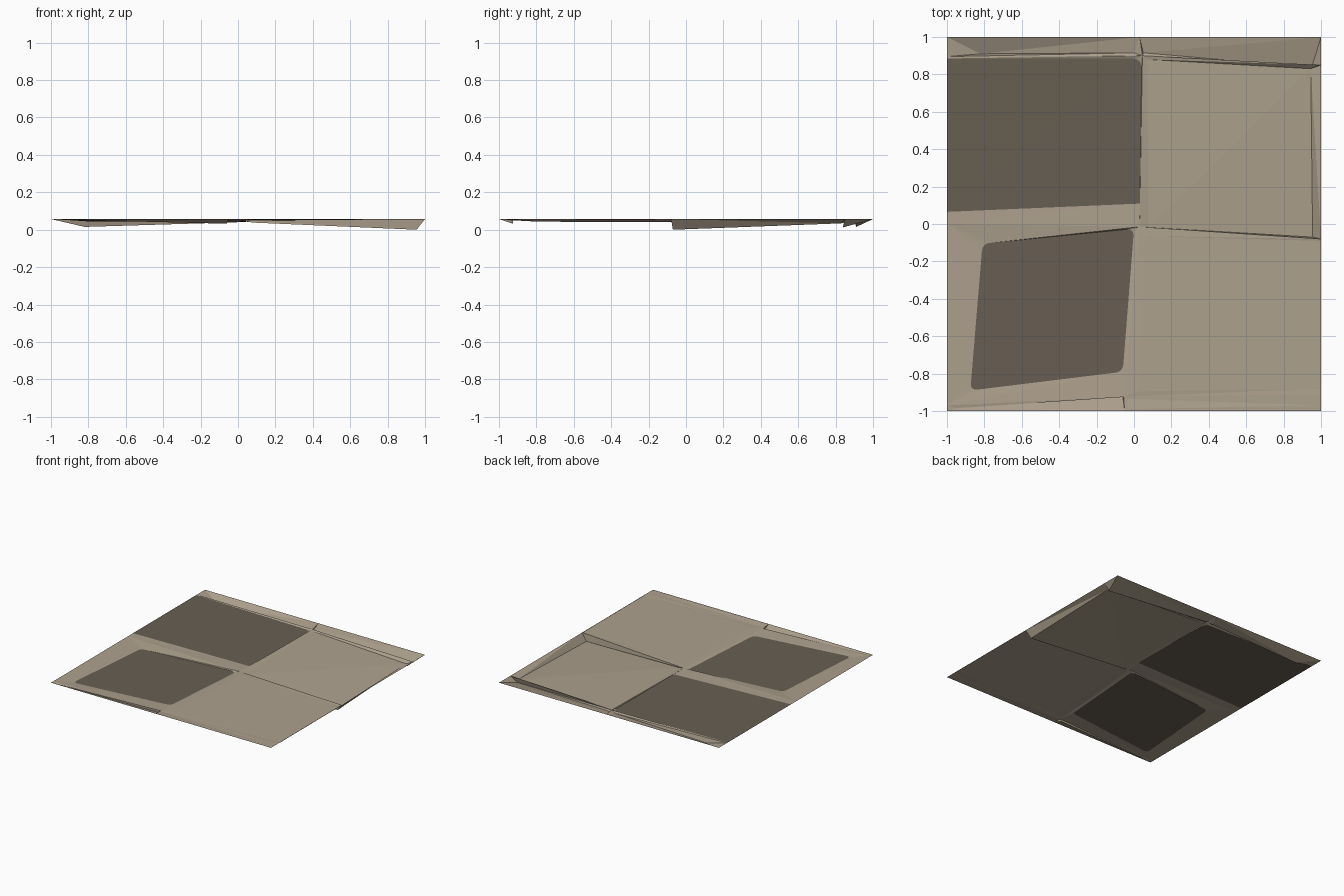
import bpy, bmesh
from mathutils import Vector

if "Cube" in bpy.data.objects:
    bpy.data.objects.remove(bpy.data.objects["Cube"])

def mat(name, rgb):
    m = bpy.data.materials.new(name)
    m.diffuse_color = (*rgb, 1)
    m.use_nodes = True
    m.node_tree.nodes["Principled BSDF"].inputs["Base Color"].default_value = m.diffuse_color
    return m

TAN = mat("light stone", (0.42, 0.355, 0.268))
DARK = mat("dark stone", (0.138, 0.114, 0.084))
E = 0.057  # rim height

# Grid of joint crossings, rows from front to back
N = [[(-1, -1, E), (-0.05, -1, E), (1, -1, E)],
     [(-1, -0.97, E), (-0.055, -0.925, 0.05), (1, -0.91, E)],
     [(-1, 0.0, E), (0.03, -0.015, 0.048), (1, -0.08, E)],
     [(-1, 0.895, E), (0.045, 0.90, 0.05), (1, 0.85, E)],
     [(-1, 1, E), (0.03, 1, E), (1, 1, E)]]

def corner(p, a, b, r):
    """Points rounding corner p between neighbours a and b."""
    if r == 0:
        return [p]
    s, e = p + (a - p).normalized() * r, p + (b - p).normalized() * r
    return [s * (1 - t) ** 2 + p * (2 * t * (1 - t)) + e * t * t
            for t in (0, .25, .5, .75, 1)]

def cell(name, row, col, tile, radii, tile_mat):
    """One tilted tile with the sloping joint around it."""
    outer = [Vector(N[row + j][col + i]) for i, j in ((0, 0), (1, 0), (1, 1), (0, 1))]
    T = [Vector(t) for t in tile]
    arcs = [corner(T[i], T[i - 1], T[(i + 1) % 4], radii[i]) for i in range(4)]
    bm = bmesh.new()
    ov = [bm.verts.new(p) for p in outer]
    av = [[bm.verts.new(p) for p in a] for a in arcs]
    f = bm.faces.new([v for a in av for v in a])
    f.material_index = 1
    for i in range(4):
        k = (i + 1) % 4
        bm.faces.new((ov[i], ov[k], av[k][0]))
        bm.faces.new((ov[i], av[k][0], av[i][-1]))
        for p, q in zip(av[i], av[i][1:]):
            bm.faces.new((ov[i], p, q))
    bmesh.ops.triangulate(bm, faces=[f])
    bad = [f for f in bm.faces if f.calc_area() < 1e-6]
    bmesh.ops.delete(bm, geom=bad, context='FACES_ONLY')
    for f in bm.faces:
        if f.normal.z < 0:
            f.normal_flip()
    me = bpy.data.meshes.new(name)
    bm.to_mesh(me)
    bm.free()
    me.materials.append(TAN)
    me.materials.append(tile_mat)
    ob = bpy.data.objects.new(name, me)
    bpy.context.collection.objects.link(ob)

# Front edge strips
cell("front_left_strip", 0, 0, [(-1, -1, E), (-0.06, -1, E), (-0.06, -0.925, 0.032), (-0.95, -0.985, 0.054)],
     [0] * 4, TAN)
cell("front_right_strip", 0, 1, [(-0.04, -0.99, E), (1, -0.97, E), (1, -0.92, E), (-0.03, -0.935, 0.05)],
     [0] * 4, TAN)
# Four main tiles
cell("front_left_tile", 1, 0, [(-0.875, -0.89, 0.05), (-0.06, -0.79, 0.043), (0.0, -0.025, 0.04), (-0.81, -0.105, 0.045)],
     [0.04] * 4, DARK)
cell("front_right_tile", 1, 1, [(0.02, -0.895, 0.052), (1, -0.88, 0.055), (1, -0.09, 0.055), (0.06, -0.065, 0.05)],
     [0] * 4, TAN)
cell("back_left_tile", 2, 0, [(-1, 0.065, E), (0.05, 0.11, 0.044), (0.04, 0.885, 0.042), (-1, 0.885, E)],
     [0, 0.02, 0.05, 0], DARK)
cell("back_right_tile", 2, 1, [(0.08, -0.02, 0.038), (0.955, -0.07, 0.0), (0.945, 0.83, 0.034), (0.07, 0.88, 0.046)],
     [0] * 4, TAN)
# Back edge strips
cell("back_left_strip", 3, 0, [(-0.82, 0.91, 0.015), (0.0, 0.915, 0.04), (0.03, 1, E), (-1, 1, E)],
     [0] * 4, TAN)
cell("back_right_strip", 3, 1, [(0.05, 0.915, 0.042), (0.95, 0.838, 0.012), (1, 1, E), (0.03, 1, E)],
     [0] * 4, TAN)
